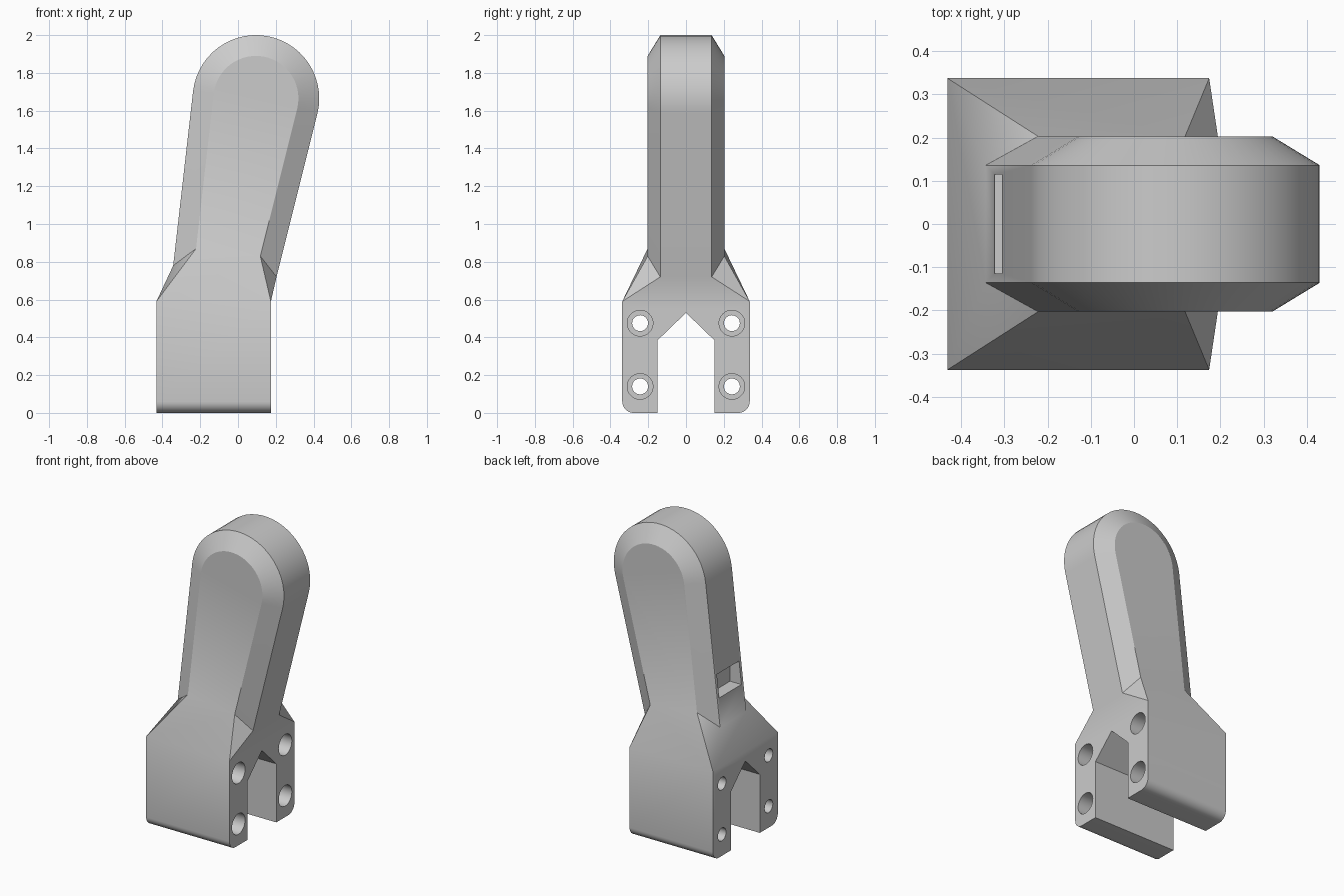
import bpy, bmesh
from math import cos, sin, pi, radians

cube = bpy.data.objects.get("Cube")
if cube:
    bpy.data.objects.remove(cube)

grey = bpy.data.materials.new("plain grey")
grey.use_nodes = True
colour = (0.6, 0.6, 0.6, 1)
grey.diffuse_color = colour
grey.node_tree.nodes["Principled BSDF"].inputs["Base Color"].default_value = colour

X0, X1, HALF, SHOULDER = -0.432, 0.174, 0.3375, 0.59


def outline(radius, z_left, z_right, steps=28):
    """Side outline of the paddle: two leaning edges joined by a round head."""
    cx, cz = 0.095, 1.665
    a0, a1 = radians(173.5), radians(-14)
    arc = []
    for i in range(steps + 1):
        a = a0 + (a1 - a0) * i / steps
        arc.append((cx + radius * cos(a), cz + radius * sin(a)))
    (lx, lz), (rx, rz) = arc[0], arc[-1]
    left = (lx - (lz - z_left) * 0.114, z_left)
    right = (rx - (rz - z_right) * 0.25, z_right)
    return [left] + arc + [right]


def clamp_section():
    """Section of the forked base in y and z, from one shoulder to the other."""
    r = 0.06
    half = [(HALF, SHOULDER)]
    for i in range(9):
        a = pi / 2 * i / 8
        half.append((HALF - r + r * cos(a), r - r * sin(a)))
    half += [(0.15, 0), (0.15, 0.385)]
    return half + [(0, 0.53)] + [(-y, z) for y, z in reversed(half)]


bm = bmesh.new()

# Forked base
section = clamp_section()
end_l = [bm.verts.new((X0, y, z)) for y, z in section]
end_r = [bm.verts.new((X1, y, z)) for y, z in section]
bm.faces.new(end_l)
bm.faces.new(end_r)
for i in range(len(section) - 1):
    bm.faces.new((end_l[i], end_l[i + 1], end_r[i + 1], end_r[i]))

# Paddle with bevelled rims, and the shoulder facets under it
rims = []
for s, k in ((1, 0), (-1, -1)):
    rim = [bm.verts.new((x, s * 0.136, z)) for x, z in outline(0.335, 0.78, 0.72)]
    panel = [bm.verts.new((x, s * 0.203, z)) for x, z in outline(0.225, 0.87, 0.83)]
    for i in range(len(rim) - 1):
        bm.faces.new((rim[i], rim[i + 1], panel[i + 1], panel[i]))
    bm.faces.new(panel)
    bm.faces.new((end_l[k], end_r[k], panel[-1], panel[0]))
    bm.faces.new((end_l[k], panel[0], rim[0]))
    bm.faces.new((end_r[k], rim[-1], panel[-1]))
    rims.append(rim)
a, b = rims
for i in range(len(a) - 1):
    bm.faces.new((a[i], a[i + 1], b[i + 1], b[i]))
bm.faces.new((end_l[0], a[0], b[0], end_l[-1]))
bm.faces.new((end_r[0], a[-1], b[-1], end_r[-1]))
bmesh.ops.recalc_face_normals(bm, faces=bm.faces)

mesh = bpy.data.meshes.new("clamp_handle")
bm.to_mesh(mesh)
bm.free()
body = bpy.data.objects.new("clamp_handle", mesh)
bpy.context.collection.objects.link(body)
mesh.materials.append(grey)


def cut(tool):
    """Subtract the tool from the body, then remove it."""
    tool.hide_render = True
    tool.data.materials.append(grey)
    bpy.context.view_layer.objects.active = body
    mod = body.modifiers.new("cut", "BOOLEAN")
    mod.operation, mod.solver, mod.object = "DIFFERENCE", "EXACT", tool
    bpy.ops.object.modifier_apply(modifier=mod.name)
    bpy.data.objects.remove(tool)


def bore(y, z, radius, x0, x1):
    bpy.ops.mesh.primitive_cylinder_add(vertices=32, radius=radius, depth=x1 - x0,
                                        location=((x0 + x1) / 2, y, z),
                                        rotation=(0, pi / 2, 0))
    cut(bpy.context.object)


# Bolt holes with deep counterbores
for y in (-0.243, 0.243):
    for z in (0.14, 0.475):
        bore(y, z, 0.042, -0.6, 0.4)
        bore(y, z, 0.068, -0.15, 0.4)

# Slot in the narrow edge of the paddle
bpy.ops.mesh.primitive_cube_add(size=1, location=(-0.34, 0, 1.035))
slot = bpy.context.object
slot.scale = (0.2, 0.23, 0.15)
cut(slot)

bpy.ops.object.select_all(action="DESELECT")
body.select_set(True)
bpy.context.view_layer.objects.active = body
bpy.ops.object.shade_smooth_by_angle(angle=radians(30))
